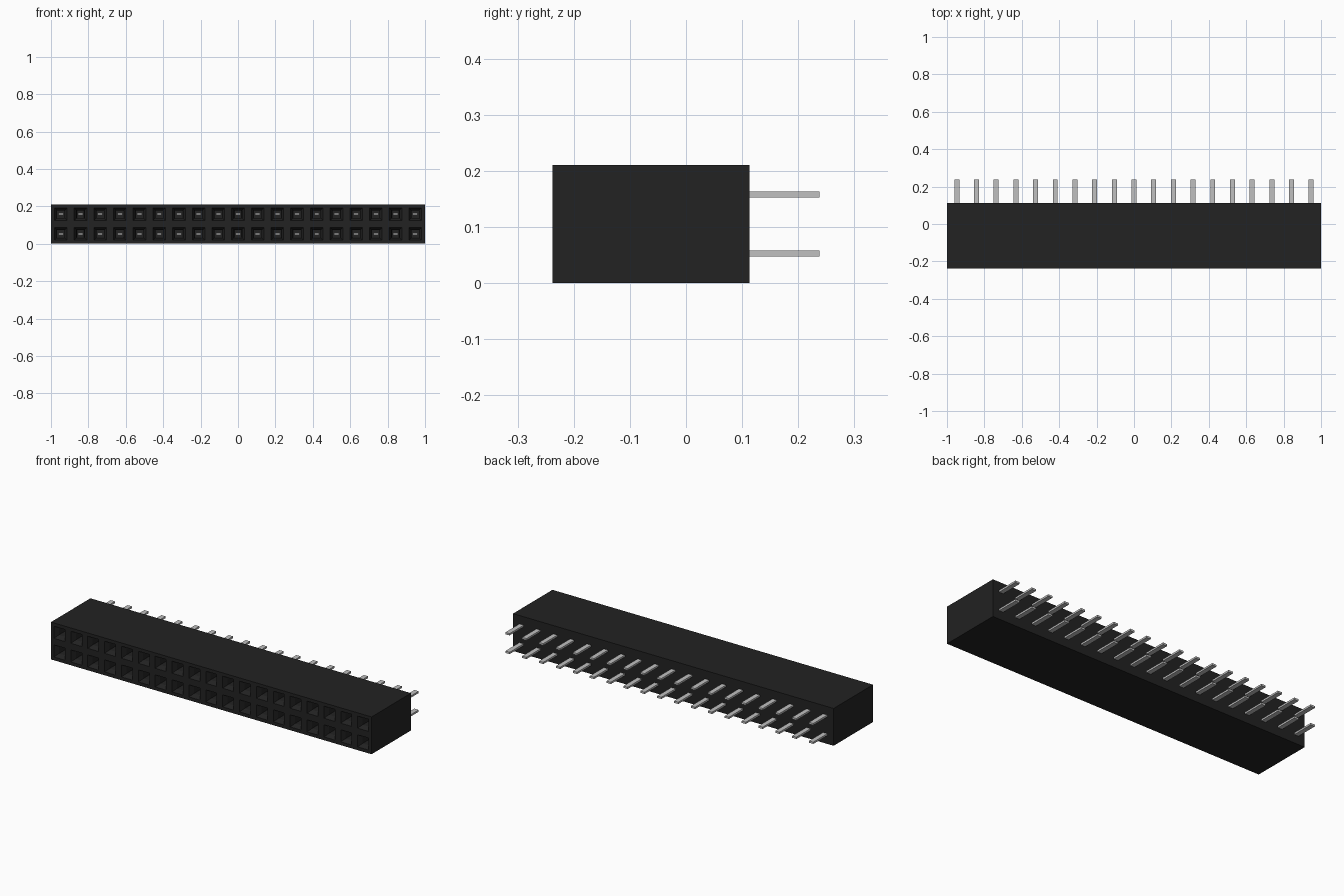
import bpy, bmesh
from mathutils import Matrix, Vector

cube = bpy.data.objects.get("Cube")
if cube:
    bpy.data.objects.remove(cube, do_unlink=True)

COLS, ROWS = 19, 2
PITCH = 2 / COLS
HEIGHT = ROWS * PITCH
FRONT, BACK, PIN_END = -0.238, 0.113, 0.238
PIN_START = -0.05
HOLE, WELL = 0.068, 0.042          # mouth and inner width of each socket
PIN_W, PIN_T = 0.0265, 0.0104


def material(name, rgb, metallic=0.0):
    m = bpy.data.materials.new(name)
    m.use_nodes = True
    m.diffuse_color = (*rgb, 1)
    m.node_tree.nodes["Principled BSDF"].inputs["Base Color"].default_value = (*rgb, 1)
    return m


def add_object(name, bm, mat):
    bmesh.ops.recalc_face_normals(bm, faces=bm.faces)
    mesh = bpy.data.meshes.new(name)
    bm.to_mesh(mesh)
    bm.free()
    mesh.materials.append(mat)
    ob = bpy.data.objects.new(name, mesh)
    bpy.context.collection.objects.link(ob)
    return ob


black = material("black plastic", (0.016, 0.016, 0.016))
silver = material("silver metal", (0.53, 0.53, 0.53))

# Housing: front grid of cells, extruded back and closed
bm = bmesh.new()
place = (Matrix.Translation((0, FRONT, HEIGHT / 2))
         @ Matrix.Rotation(1.5707963, 4, 'X')
         @ Matrix.Diagonal((1, HEIGHT / 2, 1, 1)))
bmesh.ops.create_grid(bm, x_segments=COLS, y_segments=ROWS, size=1, matrix=place)
cells = list(bm.faces)
rim = [e for e in bm.edges if e.is_boundary]
ext = bmesh.ops.extrude_edge_only(bm, edges=rim)["geom"]
bmesh.ops.translate(bm, vec=Vector((0, BACK - FRONT, 0)),
                    verts=[g for g in ext if isinstance(g, bmesh.types.BMVert)])
bmesh.ops.holes_fill(bm, edges=[e for e in bm.edges if e.is_boundary])
bmesh.ops.recalc_face_normals(bm, faces=bm.faces)

# Sockets: flat rim, tapered mouth, deep well
for thickness, depth in (((PITCH - HOLE) / 2, 0),
                         ((HOLE - WELL) / 2, -0.025),
                         (0.001, -0.24)):
    bmesh.ops.inset_individual(bm, faces=cells, thickness=thickness, depth=depth,
                               use_even_offset=True)
add_object("socket_housing", bm, black)

# Contact pins: flat strips from inside each well out through the back
for row, name in enumerate(("lower_pins", "upper_pins")):
    bm = bmesh.new()
    for col in range(COLS):
        centre = (-1 + (col + 0.5) * PITCH, (PIN_START + PIN_END) / 2, (row + 0.5) * PITCH)
        bmesh.ops.create_cube(bm, size=1, matrix=Matrix.Translation(centre)
                              @ Matrix.Diagonal((PIN_W, PIN_END - PIN_START, PIN_T, 1)))
    add_object(name, bm, silver)
